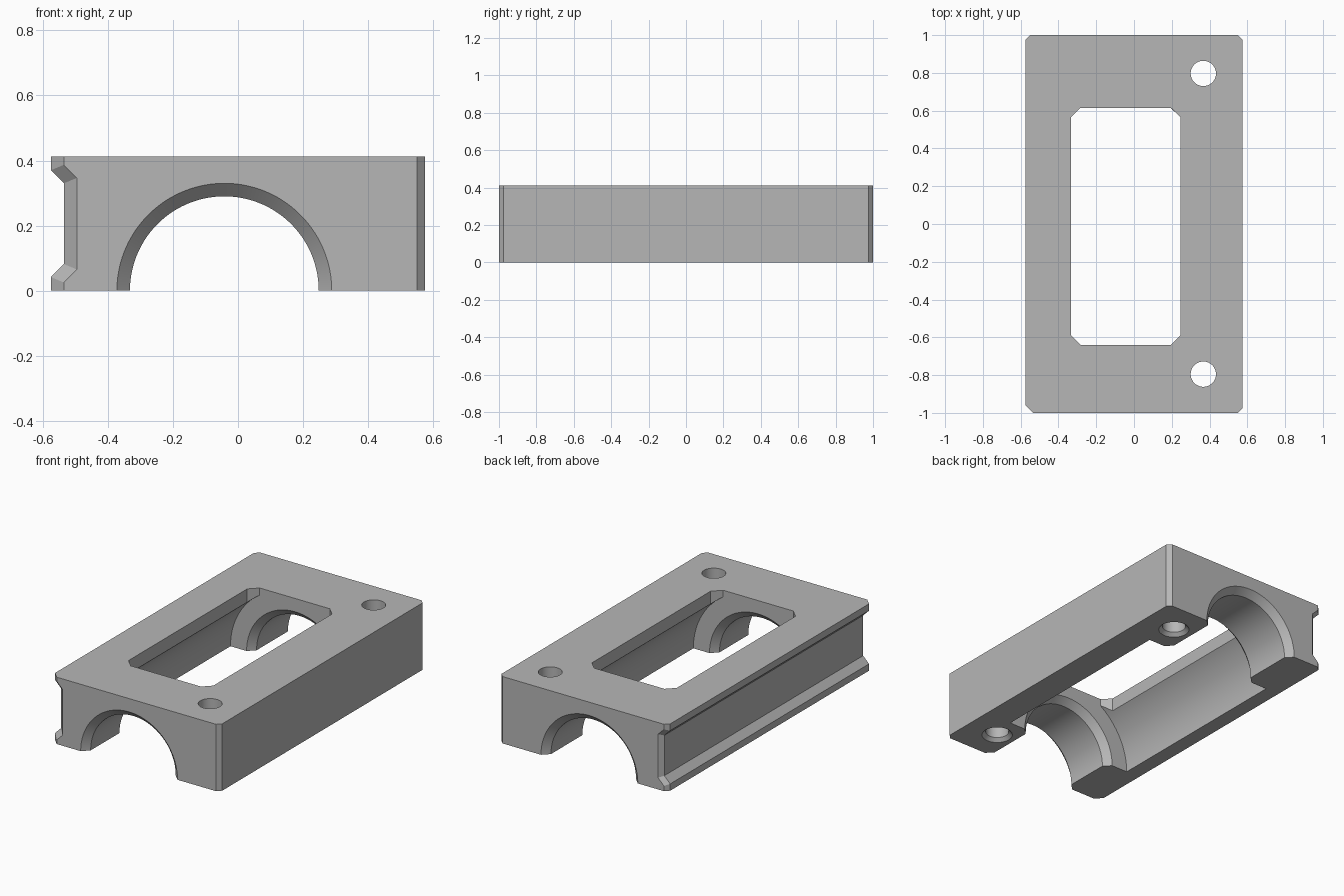
import bpy, bmesh, math
from mathutils import Matrix

default = bpy.data.objects.get("Cube")
if default:
    bpy.data.objects.remove(default, do_unlink=True)

HEIGHT = 0.412
HALF_X = 0.575
AXIS_X = -0.042       # bore centre line
CHAMFER_RISE = math.tan(math.radians(22.5))

grey = bpy.data.materials.new("plain_grey")
grey.use_nodes = True
colour = (0.47, 0.47, 0.47, 1)
grey.diffuse_color = colour
grey.node_tree.nodes["Principled BSDF"].inputs["Base Color"].default_value = colour


def loft(name, rings, closed_caps=True):
    """Skin a list of equal-length point rings into a solid."""
    bm = bmesh.new()
    loops = [[bm.verts.new(p) for p in ring] for ring in rings]
    for a, b in zip(loops, loops[1:]):
        for i in range(len(a)):
            j = (i + 1) % len(a)
            bm.faces.new((a[i], a[j], b[j], b[i]))
    bm.faces.new(loops[0])
    bm.faces.new(loops[-1])
    bmesh.ops.recalc_face_normals(bm, faces=bm.faces)
    mesh = bpy.data.meshes.new(name)
    bm.to_mesh(mesh)
    bm.free()
    mesh.materials.append(grey)
    obj = bpy.data.objects.new(name, mesh)
    bpy.context.collection.objects.link(obj)
    return obj


def lathe(name, steps, sides, matrix):
    """Turn (height, radius) steps around z, then place with a matrix."""
    rings = []
    for h, r in steps:
        angles = [math.tau * (i + 0.5) / sides for i in range(sides)]
        rings.append([(r * math.cos(a), r * math.sin(a), h) for a in angles])
    obj = loft(name, rings)
    obj.data.transform(matrix)
    return obj


def cut(target, cutter):
    """Subtract a cutter and discard it."""
    cutter.hide_render = True
    mod = target.modifiers.new("cut", 'BOOLEAN')
    mod.operation = 'DIFFERENCE'
    mod.solver = 'EXACT'
    mod.object = cutter
    bpy.context.view_layer.objects.active = target
    bpy.ops.object.modifier_apply(modifier=mod.name)
    bpy.data.objects.remove(cutter, do_unlink=True)


def block_section(y, left, right):
    """Block outline with a side groove, inset at each side for end chamfers."""
    lip, floor, depth = 0.042, 0.082, 0.04
    shift = left * CHAMFER_RISE
    outer = left - HALF_X
    inner = outer + depth
    outline = [
        (HALF_X - right, 0), (HALF_X - right, HEIGHT),
        (outer, HEIGHT), (outer, HEIGHT - lip + shift),
        (inner, HEIGHT - floor + shift), (inner, floor - shift),
        (outer, lip - shift), (outer, 0)]
    return [(x, y, z) for x, z in outline]


# Main block, with chamfered ends and the grooved side
block = loft("bearing_block", [
    block_section(-1, 0.04, 0.025),
    block_section(-0.975, 0.015, 0),
    block_section(-0.96, 0, 0),
    block_section(0.975, 0, 0),
    block_section(1, 0.025, 0.025)])

# Half-round bore with chamfered mouths and a wider middle cavity
bore, rim, cavity = 0.29, 0.33, 0.44
front, back, c = -0.64, 0.615, 0.04
steps = [(-1 - c, rim + c), (-1 + c, bore), (front - c, bore), (front, rim),
         (front, cavity), (back, cavity), (back, rim), (back + c, bore),
         (1 - c, bore), (1 + c, rim + c)]
along_y = Matrix.Translation((AXIS_X, 0, 0)) @ Matrix.Rotation(-math.pi / 2, 4, 'X')
cut(block, lathe("bore_cutter", steps, 128, along_y))

# Top window with clipped corners
x0, x1, k = -0.333, 0.245, 0.05
window = [(x0 + k, front), (x1 - k, front), (x1, front + k), (x1, back - k),
          (x1 - k, back), (x0 + k, back), (x0, back - k), (x0, front + k)]
cut(block, loft("window_cutter",
                [[(x, y, z) for x, y in window] for z in (0.25, 0.5)]))

# Screw holes, countersunk underneath
for y in (-0.795, 0.797):
    place = Matrix.Translation((0.367, y, 0))
    cut(block, lathe("hole_cutter", [(-0.02, 0.108), (0.021, 0.067), (0.5, 0.067)],
                     48, place))

# Smooth curved walls, crisp machined edges
bpy.ops.object.select_all(action='DESELECT')
block.select_set(True)
bpy.context.view_layer.objects.active = block
bpy.ops.object.shade_smooth_by_angle(angle=math.radians(25))
